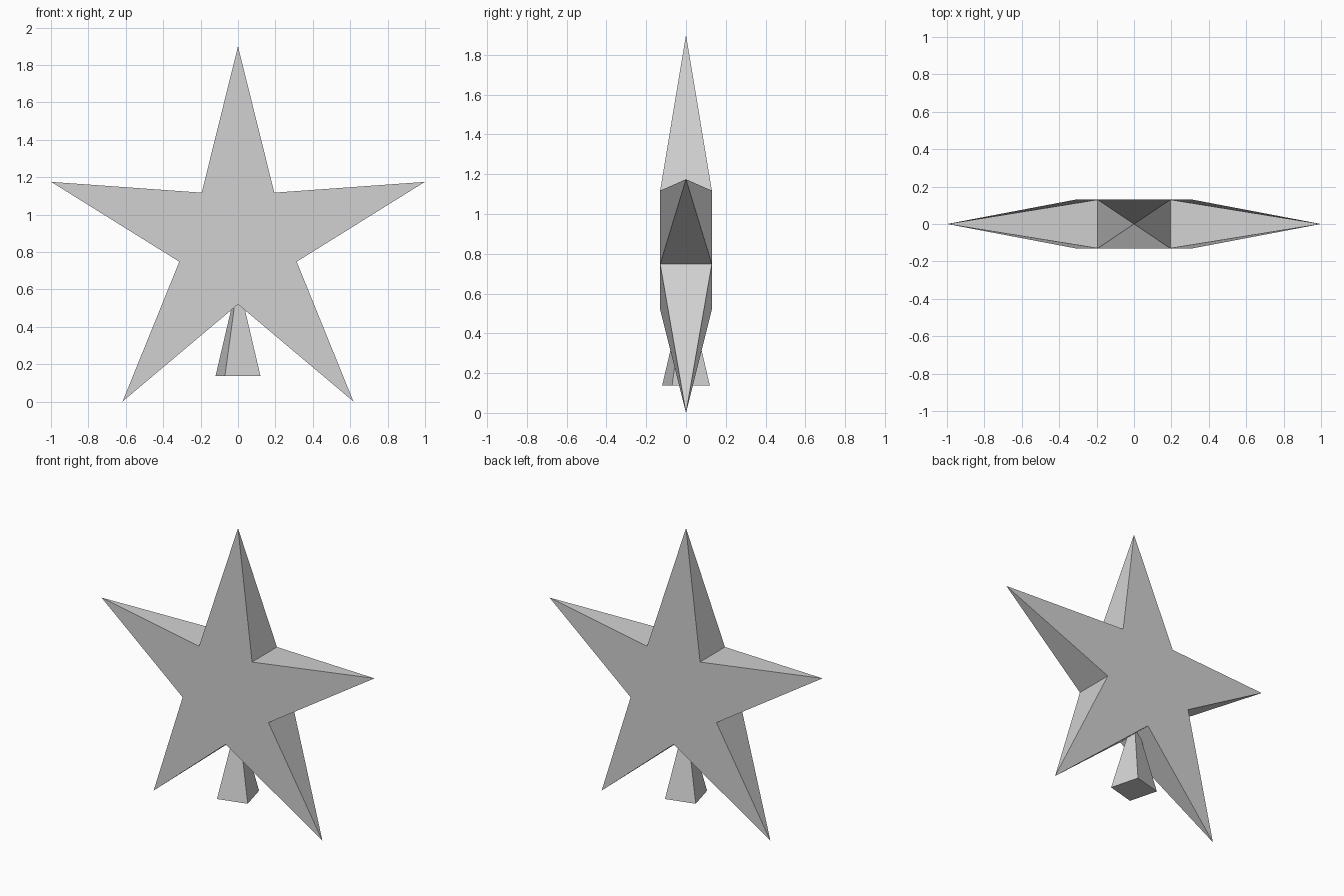
import bpy, bmesh
from math import sin, cos, radians, atan2

cube = bpy.data.objects.get("Cube")
if cube:
    bpy.data.objects.remove(cube, do_unlink=True)

# Single plain grey
grey = bpy.data.materials.new("light_grey")
grey.use_nodes = True
colour = (0.64, 0.64, 0.64, 1)
grey.diffuse_color = colour
grey.node_tree.nodes["Principled BSDF"].inputs["Base Color"].default_value = colour

CENTRE_Z, OUTER, INNER, HALF_DEPTH = 0.85, 1.05, 0.33, 0.13


def finish(bm, name):
    mesh = bpy.data.meshes.new(name)
    bm.to_mesh(mesh)
    bm.free()
    mesh.materials.append(grey)
    obj = bpy.data.objects.new(name, mesh)
    bpy.context.collection.objects.link(obj)
    return obj


# Star: sharp tips on the middle plane, valleys at full thickness
bm = bmesh.new()
front, back = [], []
for k in range(10):
    angle = radians(36 * k - 126)
    is_tip = k % 2 == 0
    radius = OUTER if is_tip else INNER
    x, z = radius * cos(angle), CENTRE_Z + radius * sin(angle)
    if is_tip:
        tip = bm.verts.new((x, 0, z))
        front.append(tip)
        back.append(tip)
    else:
        front.append(bm.verts.new((x, -HALF_DEPTH, z)))
        back.append(bm.verts.new((x, HALF_DEPTH, z)))

bm.faces.new(front)
bm.faces.new([back[(2 - k) % 10] for k in range(10)])

# Triangular flanks on both sides of every arm
for k in range(0, 10, 2):
    after, before = (k + 1) % 10, (k - 1) % 10
    bm.faces.new((front[after], front[k], back[after]))
    bm.faces.new((front[k], front[before], back[before]))
finish(bm, "star")

# Stem: four-sided spike, twisted, with its point hidden inside the star
bm = bmesh.new()
base_z, apex_z, base_radius = 0.137, 0.65, 0.139
twist = atan2(-0.07, 0.12)
apex = bm.verts.new((0, 0, apex_z))
ring = [bm.verts.new((base_radius * cos(twist + radians(90 * i)),
                      base_radius * sin(twist + radians(90 * i)), base_z))
        for i in range(4)]
bm.faces.new(ring[::-1])
for i in range(4):
    bm.faces.new((ring[i], ring[(i + 1) % 4], apex))
finish(bm, "stem")
